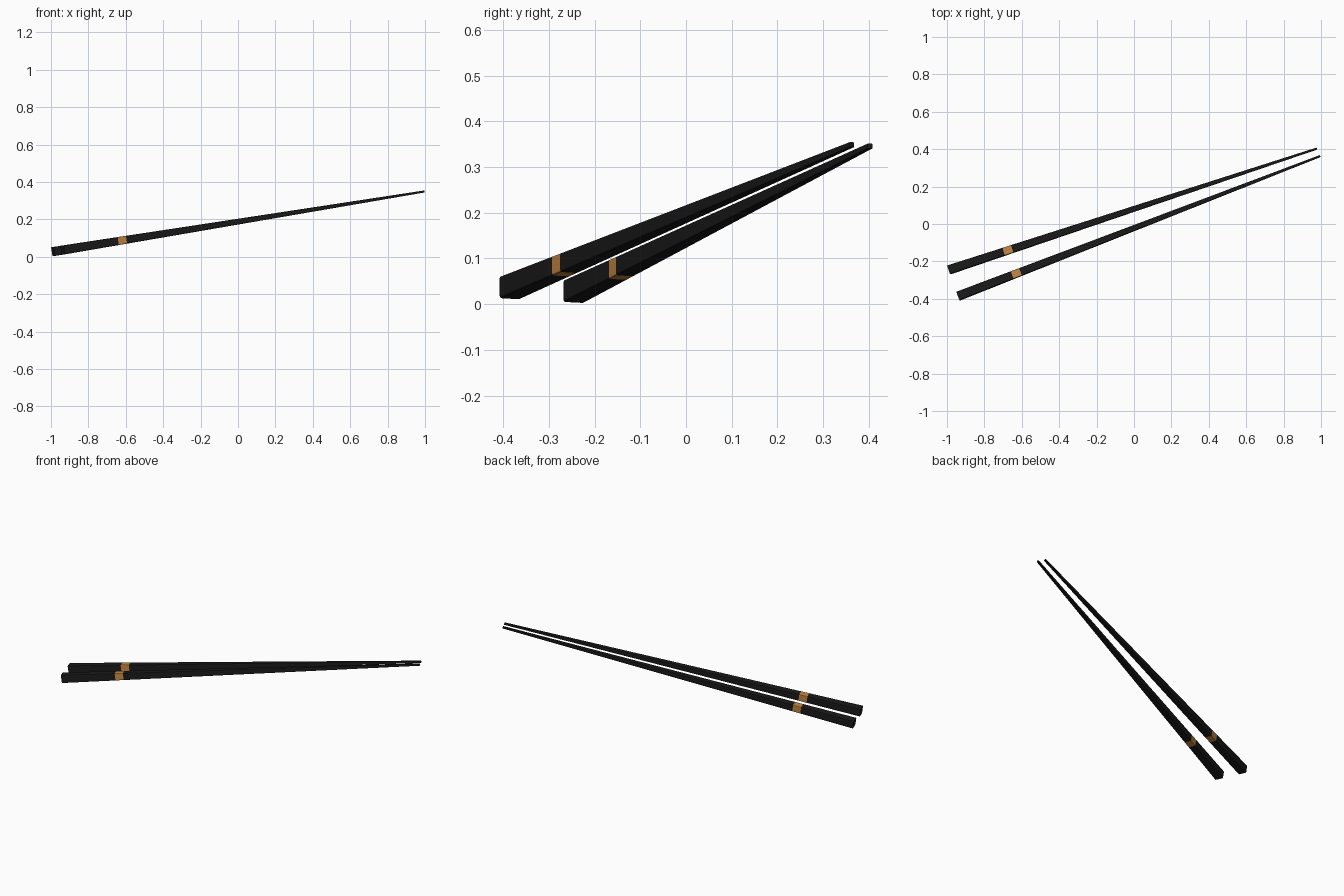
import bpy, bmesh, math
from mathutils import Vector

if "Cube" in bpy.data.objects:
    bpy.data.objects.remove(bpy.data.objects["Cube"])


def make_mat(name, rgb):
    m = bpy.data.materials.new(name)
    m.diffuse_color = (*rgb, 1)
    m.use_nodes = True
    m.node_tree.nodes["Principled BSDF"].inputs["Base Color"].default_value = m.diffuse_color
    return m


BLACK = make_mat("black lacquer", (0.010, 0.010, 0.010))
GOLD = make_mat("gold band", (0.55, 0.24, 0.055))

# the pair lies in one plane pitched up toward +x
SLOPE = 0.162
NORMAL = Vector((-SLOPE, 0, 1)).normalized()
BAND = (0.150, 0.173)          # painted band, as fraction of the length


def on_plane(x, y):
    return Vector((x, y, 0.188 + SLOPE * x))


def section(half):
    """Square with small two-step rounded corners."""
    r = half * 0.2
    c = half - r
    pts = []
    for k in range(4):
        sx, sy = ((1, 1), (-1, 1), (-1, -1), (1, -1))[k]
        for a in (0, 45, 90):
            t = math.radians(a + 90 * k)
            pts.append((sx * c + r * math.cos(t), sy * c + r * math.sin(t)))
    return pts


def chopstick(name, butt, tip, half_butt=0.0245, half_tip=0.0055):
    p0, p1 = on_plane(*butt), on_plane(*tip)
    side = NORMAL.cross((p1 - p0).normalized())
    bm = bmesh.new()
    rings = []
    for t in (0, BAND[0], BAND[1], 1):
        p = p0.lerp(p1, t)
        h = half_butt + (half_tip - half_butt) * t
        rings.append([bm.verts.new(p + side * u + NORMAL * v) for u, v in section(h)])
    n = len(rings[0])
    for i in range(3):
        for j in range(n):
            k = (j + 1) % n
            f = bm.faces.new((rings[i][j], rings[i][k], rings[i + 1][k], rings[i + 1][j]))
            f.material_index = 1 if i == 1 else 0
    bm.faces.new(rings[0][::-1])
    bm.faces.new(rings[-1])
    bmesh.ops.recalc_face_normals(bm, faces=bm.faces[:])
    me = bpy.data.meshes.new(name)
    bm.to_mesh(me)
    bm.free()
    me.materials.append(BLACK)
    me.materials.append(GOLD)
    ob = bpy.data.objects.new(name, me)
    bpy.context.collection.objects.link(ob)


# back and front sticks, converging at the tips
chopstick("back_chopstick", (-0.988, -0.245), (0.977, 0.403))
chopstick("front_chopstick", (-0.938, -0.385), (0.995, 0.363))
